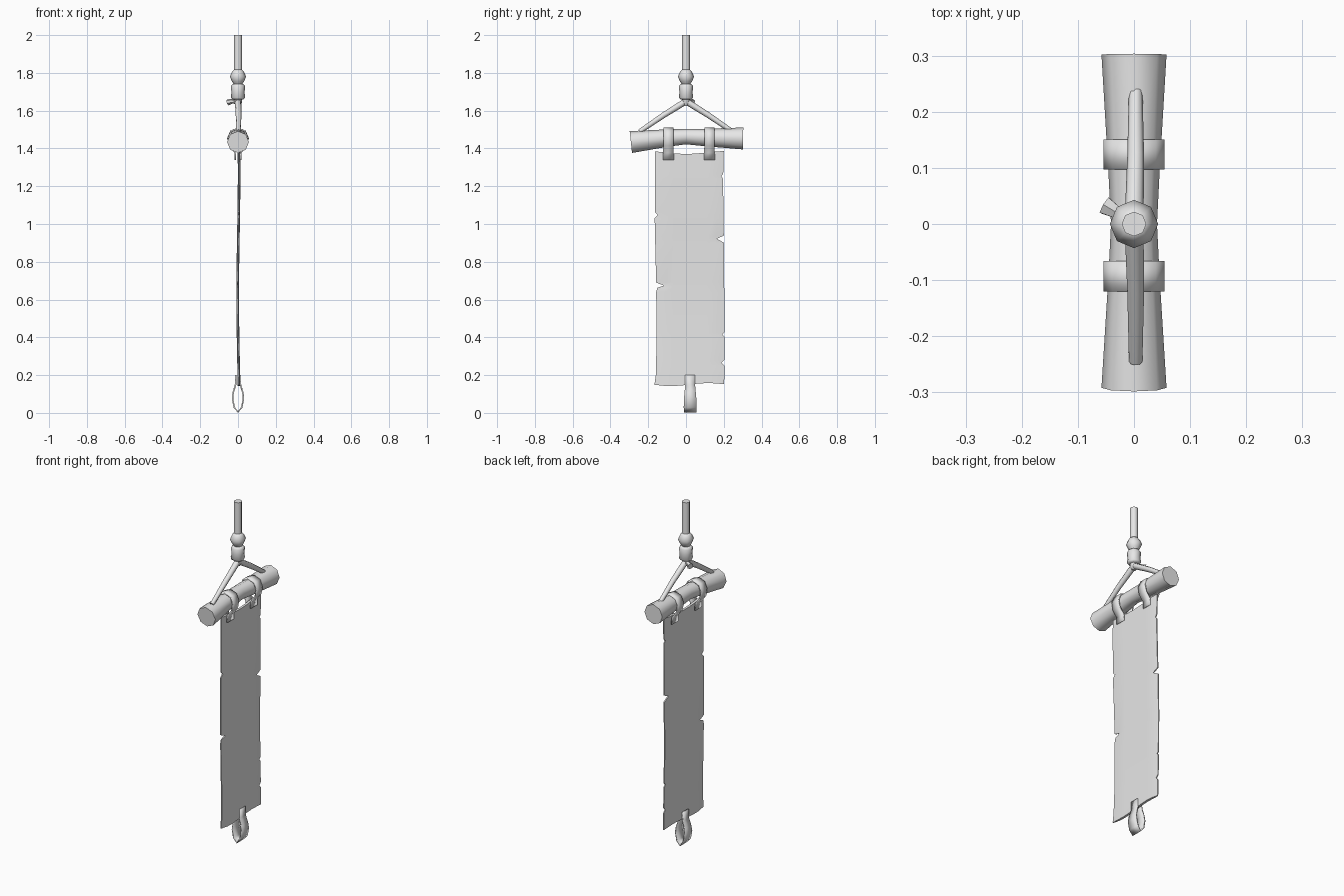
import bpy, bmesh, math
from mathutils import Vector

cube = bpy.data.objects.get("Cube")
if cube:
    bpy.data.objects.remove(cube, do_unlink=True)

grey = bpy.data.materials.new("plain grey")
grey.use_nodes = True
grey.diffuse_color = (0.8, 0.8, 0.8, 1)
grey.node_tree.nodes["Principled BSDF"].inputs["Base Color"].default_value = grey.diffuse_color


def finish(name, bm, angle=55):
    bmesh.ops.recalc_face_normals(bm, faces=bm.faces)
    mesh = bpy.data.meshes.new(name)
    bm.to_mesh(mesh)
    bm.free()
    mesh.materials.append(grey)
    obj = bpy.data.objects.new(name, mesh)
    bpy.context.collection.objects.link(obj)
    bpy.ops.object.select_all(action='DESELECT')
    obj.select_set(True)
    bpy.context.view_layer.objects.active = obj
    bpy.ops.object.shade_smooth_by_angle(angle=math.radians(angle))
    return obj


def skin(bm, rings):
    """Join closed rings of vertices and cap both ends."""
    n = len(rings[0])
    for a, b in zip(rings, rings[1:]):
        for i in range(n):
            j = (i + 1) % n
            bm.faces.new((a[i], a[j], b[j], b[i]))
    bm.faces.new(rings[0])
    bm.faces.new(rings[-1])


def tube(name, path, radii, sides=8):
    """Tapered tube along a path, one radius per point."""
    bm = bmesh.new()
    pts = [Vector(p) for p in path]
    rings = []
    for i, p in enumerate(pts):
        t = (pts[min(i + 1, len(pts) - 1)] - pts[max(i - 1, 0)]).normalized()
        ref = Vector((1, 0, 0)) if abs(t.x) < 0.7 else Vector((0, 0, 1))
        u = (ref - t * ref.dot(t)).normalized()
        v = t.cross(u)
        ring = []
        for k in range(sides):
            a = math.tau * k / sides
            ring.append(bm.verts.new(p + (u * math.cos(a) + v * math.sin(a)) * radii[i]))
        rings.append(ring)
    skin(bm, rings)
    return finish(name, bm)


def upright(name, profile):
    return tube(name, [(0, 0, z) for z, r in profile], [r for z, r in profile])


def strap(name, half, y, thick, closed_at_top=False):
    """Band bent in x-z; half lists (x, z, half width) and is mirrored."""
    other = [(-x, z, w) for x, z, w in reversed(half) if x > 0]
    bm = bmesh.new()
    rows = [[bm.verts.new((x, y + s * w, z)) for s in (-1, 1)] for x, z, w in half + other]
    for a, b in zip(rows, rows[1:]):
        bm.faces.new((a[0], a[1], b[1], b[0]))
    obj = finish(name, bm)
    solid = obj.modifiers.new("thickness", 'SOLIDIFY')
    solid.thickness = thick
    solid.offset = 0
    return obj


def sample(points, z):
    for (z0, y0), (z1, y1) in zip(points, points[1:]):
        if z0 <= z <= z1:
            return y0 + (y1 - y0) * (z - z0) / (z1 - z0)
    return points[-1][1]


# Hanging rope and its two beads
upright("top_rope", [(1.78, 0.022), (2.0, 0.022)])
upright("upper_bead", [(1.74, 0.022), (1.755, 0.032), (1.78, 0.043), (1.805, 0.032), (1.817, 0.022)])
upright("lower_bead", [(1.66, 0.03), (1.668, 0.037), (1.7, 0.035), (1.73, 0.038), (1.742, 0.028)])

# Split rope, its knot and loose end
upright("rope_knot", [(1.625, 0.012), (1.64, 0.02), (1.67, 0.022)])
for side, label in ((-1, "front"), (1, "back")):
    tube(label + "_rope", [(0, 0, 1.65), (0.003, side * 0.12, 1.575), (0.003, side * 0.245, 1.49)],
         [0.017, 0.015, 0.012])
tube("rope_end", [(0, 0, 1.645), (-0.03, 0.02, 1.65), (-0.052, 0.033, 1.645)], [0.012, 0.012, 0.018], 6)

# Crooked wooden bar, thicker at its ends
tube("crossbar", [(0, -0.292, 1.434), (0, -0.1, 1.455), (0, 0, 1.463), (0, 0.1, 1.458), (0, 0.302, 1.453)],
     [0.058, 0.046, 0.041, 0.046, 0.058])

# Straps over the bar
over_bar = [(0.014, 1.34, 0.029), (0.016, 1.378, 0.028), (0.043, 1.415, 0.027),
            (0.05, 1.455, 0.027), (0.036, 1.492, 0.027), (0, 1.506, 0.027)]
for y, label in ((-0.093, "front"), (0.124, "back")):
    strap(label + "_strap", over_bar, y, 0.008)

# Cloth with torn edges: each side is a list of (height, y)
left = [(0.15, -0.167), (0.2, -0.16), (0.4, -0.155), (0.64, -0.158), (0.662, -0.152),
        (0.674, -0.117), (0.69, -0.158), (0.9, -0.163), (1.03, -0.166), (1.047, -0.15),
        (1.062, -0.165), (1.37, -0.165)]
right = [(0.15, 0.202), (0.2, 0.203), (0.25, 0.203), (0.266, 0.188), (0.28, 0.203),
         (0.405, 0.203), (0.415, 0.192), (0.425, 0.203), (0.9, 0.202), (0.922, 0.163),
         (0.938, 0.2), (1.24, 0.196), (1.252, 0.186), (1.265, 0.197), (1.37, 0.2)]
heights = sorted({z for z, y in left + right})
bm = bmesh.new()
columns = 8
rows = []
for z in heights:
    y0, y1 = sample(left, z), sample(right, z)
    sway = 0.002 + 0.004 * math.cos(z * 5)
    front, back = [], []
    for c in range(columns + 1):
        # Outer columns carry the tears, inner ones stay straight
        if c == 0:
            y = y0
        elif c == columns:
            y = y1
        else:
            y = -0.112 + 0.27 * (c - 1) / (columns - 2)
        h = z
        if z == heights[0]:
            h += 0.008 * math.sin(y * 16 - 0.3)
        if z == heights[-1]:
            h += 0.009 - 0.008 * math.cos(y * 14)
        thick = 0.003 if c in (0, columns) else 0.007
        front.append(bm.verts.new((sway + thick, y, h)))
        back.append(bm.verts.new((sway - thick, y, h)))
    rows.append(front + back[::-1])
for a, b in zip(rows, rows[1:]):
    for i in range(len(a)):
        j = (i + 1) % len(a)
        bm.faces.new((a[i], a[j], b[j], b[i]))
for row in (rows[0], rows[-1]):
    for c in range(columns):
        bm.faces.new((row[c], row[c + 1], row[-2 - c], row[-1 - c]))
finish("cloth", bm, 40)

# Teardrop loop under the cloth
drop = [(0.012, 0.2, 0.026), (0.013, 0.15, 0.026), (0.026, 0.105, 0.03),
        (0.029, 0.075, 0.033), (0.02, 0.03, 0.034), (0, 0.005, 0.033)]
strap("bottom_loop", drop, 0.022, 0.008)
